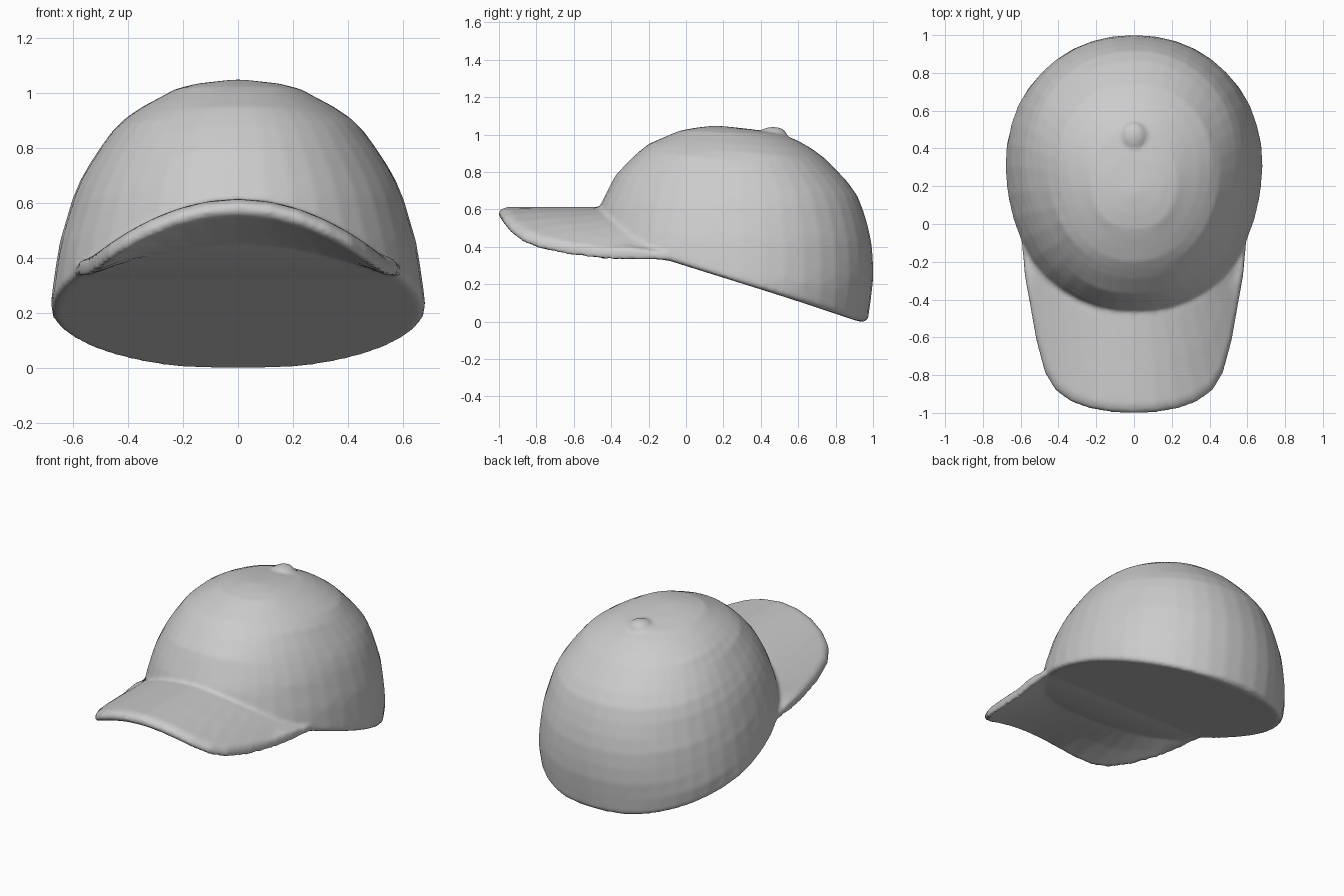
import bpy, bmesh, math

if "Cube" in bpy.data.objects:
    bpy.data.objects.remove(bpy.data.objects["Cube"])

# Horizontal slices of the crown: z, half width, front y, back y, middle y
SLICES = [
    (0.00, 0.66, -0.53, 0.972, 0.30),
    (0.20, 0.685, -0.53, 1.00, 0.30),
    (0.32, 0.67, -0.53, 1.00, 0.30),
    (0.45, 0.65, -0.51, 0.99, 0.30),
    (0.62, 0.60, -0.46, 0.94, 0.30),
    (0.70, 0.565, -0.42, 0.905, 0.30),
    (0.78, 0.515, -0.38, 0.835, 0.29),
    (0.89, 0.435, -0.275, 0.725, 0.27),
    (0.95, 0.345, -0.20, 0.635, 0.25),
    (1.00, 0.25, -0.085, 0.53, 0.22),
    (1.02, 0.215, -0.04, 0.41, 0.20),
    (1.038, 0.12, 0.06, 0.29, 0.17),
    (1.048, 0.0, 0.15, 0.15, 0.15),
]
TOP = 1.048
POWER = 2 / 2.1


def crown_point(a, z, scale=1.0):
    """Point on the crown at azimuth a (0 = front) and height z."""
    z = min(max(z, 0.0), TOP)
    for lo, hi in zip(SLICES, SLICES[1:]):
        if z <= hi[0]:
            break
    f = (z - lo[0]) / (hi[0] - lo[0])
    w, front, back, mid = [p + (q - p) * f for p, q in zip(lo[1:], hi[1:])]
    s, c = math.sin(a), math.cos(a)
    x = math.copysign(abs(s) ** POWER, s) * w * scale
    reach = (mid - front) if c > 0 else (back - mid)
    y = mid - math.copysign(abs(c) ** POWER, c) * reach * scale
    return x, y, z


def rim_height(a):
    """Bottom edge: falls to the back, arches up under the visor."""
    x, y, _ = crown_point(a, 0.3)
    if y > -0.13:
        return max(0.0, 0.335 - 0.305 * (y + 0.13))
    return 0.445 - 0.34 * x * x


def make_object(name, bm):
    bmesh.ops.recalc_face_normals(bm, faces=bm.faces[:])
    mesh = bpy.data.meshes.new(name)
    bm.to_mesh(mesh)
    bm.free()
    ob = bpy.data.objects.new(name, mesh)
    bpy.context.collection.objects.link(ob)
    return ob


# Crown: dome with a narrow rolled hem and a closed underside
SEG, RINGS = 40, 16
bm = bmesh.new()
rings = [[bm.verts.new(crown_point(2 * math.pi * i / SEG,
                                   rim_height(2 * math.pi * i / SEG), 0.975))
          for i in range(SEG)]]
for r in range(RINGS):
    t = math.sin(r / RINGS * math.pi / 2)
    ring = []
    for i in range(SEG):
        a = 2 * math.pi * i / SEG
        low = rim_height(a) + 0.015
        ring.append(bm.verts.new(crown_point(a, low + (TOP - low) * t)))
    rings.append(ring)
apex = bm.verts.new((0, 0.15, TOP))
for lower, upper in zip(rings, rings[1:]):
    for i in range(SEG):
        j = (i + 1) % SEG
        bm.faces.new((lower[i], lower[j], upper[j], upper[i]))
hem, half = rings[0], SEG // 2
for i in range(SEG):
    bm.faces.new((rings[-1][i], rings[-1][(i + 1) % SEG], apex))
for i in range(half):
    # strips across the underside, left to right
    strip = [hem[i], hem[i + 1], hem[(SEG - i - 1) % SEG], hem[(SEG - i) % SEG]]
    bm.faces.new(list(dict.fromkeys(strip)))
crown = make_object("crown", bm)

# Visor: cross-sections lofted from one side to the other
OUTLINE = [(0, -1.005), (0.12, -0.998), (0.23, -0.98), (0.33, -0.945),
           (0.415, -0.885), (0.472, -0.79), (0.517, -0.62), (0.547, -0.45),
           (0.577, -0.28), (0.595, -0.09)]
LAST = len(OUTLINE) - 1


def arch(x):
    return max(0.355, 0.575 - 0.75 * x * x)


def visor_section(i):
    side = -1 if i < 0 else 1
    ox, oy = OUTLINE[abs(i)]
    ox *= side
    a = math.radians(62) * i / LAST
    thick = 0.3 if abs(i) == LAST else 1.0     # the ends taper into the crown
    guess = crown_point(a, 0.5)[0]
    it = crown_point(a, arch(guess) + 0.038 * thick, 0.97)
    ib = crown_point(a, rim_height(a), 0.96)

    def upper(f, rise):
        x = it[0] + (ox - it[0]) * f
        return x, it[1] + (oy - it[1]) * f, arch(x) + rise * thick

    def lower(f):
        end = arch(ox) - 0.022
        x = ib[0] + (ox - ib[0]) * f
        return x, ib[1] + (oy - ib[1]) * f, ib[2] + (end - ib[2]) * f

    return [it, upper(0.12, 0.038), upper(0.5, 0.038), upper(0.92, 0.038),
            upper(0.98, 0.025), (ox, oy, arch(ox)),
            lower(0.97), lower(0.5), ib]


bm = bmesh.new()
sections = [[bm.verts.new(p) for p in visor_section(i)]
            for i in range(-LAST, LAST + 1)]
for s0, s1 in zip(sections, sections[1:]):
    n = len(s0)
    for k in range(n):
        m = (k + 1) % n
        bm.faces.new((s0[k], s0[m], s1[m], s1[k]))
bm.faces.new(sections[0])
bm.faces.new(sections[-1])
visor = make_object("visor", bm)

# Button on the top of the crown
bm = bmesh.new()
bmesh.ops.create_uvsphere(bm, u_segments=16, v_segments=8, radius=1)
for v in bm.verts:
    v.co = (v.co.x * 0.07, v.co.y * 0.075 + 0.465, v.co.z * 0.04 + 1.002)
button = make_object("top_button", bm)

# Fuse the parts into one softly blended surface
bpy.ops.object.select_all(action='DESELECT')
for ob in (crown, visor, button):
    ob.select_set(True)
bpy.context.view_layer.objects.active = crown
bpy.ops.object.join()
crown.name = "cap"
fuse = crown.modifiers.new("fuse", 'REMESH')
fuse.mode = 'VOXEL'
fuse.voxel_size = 0.012
fuse.use_smooth_shade = True
soften = crown.modifiers.new("soften", 'SMOOTH')
soften.factor = 0.5
soften.iterations = 8
